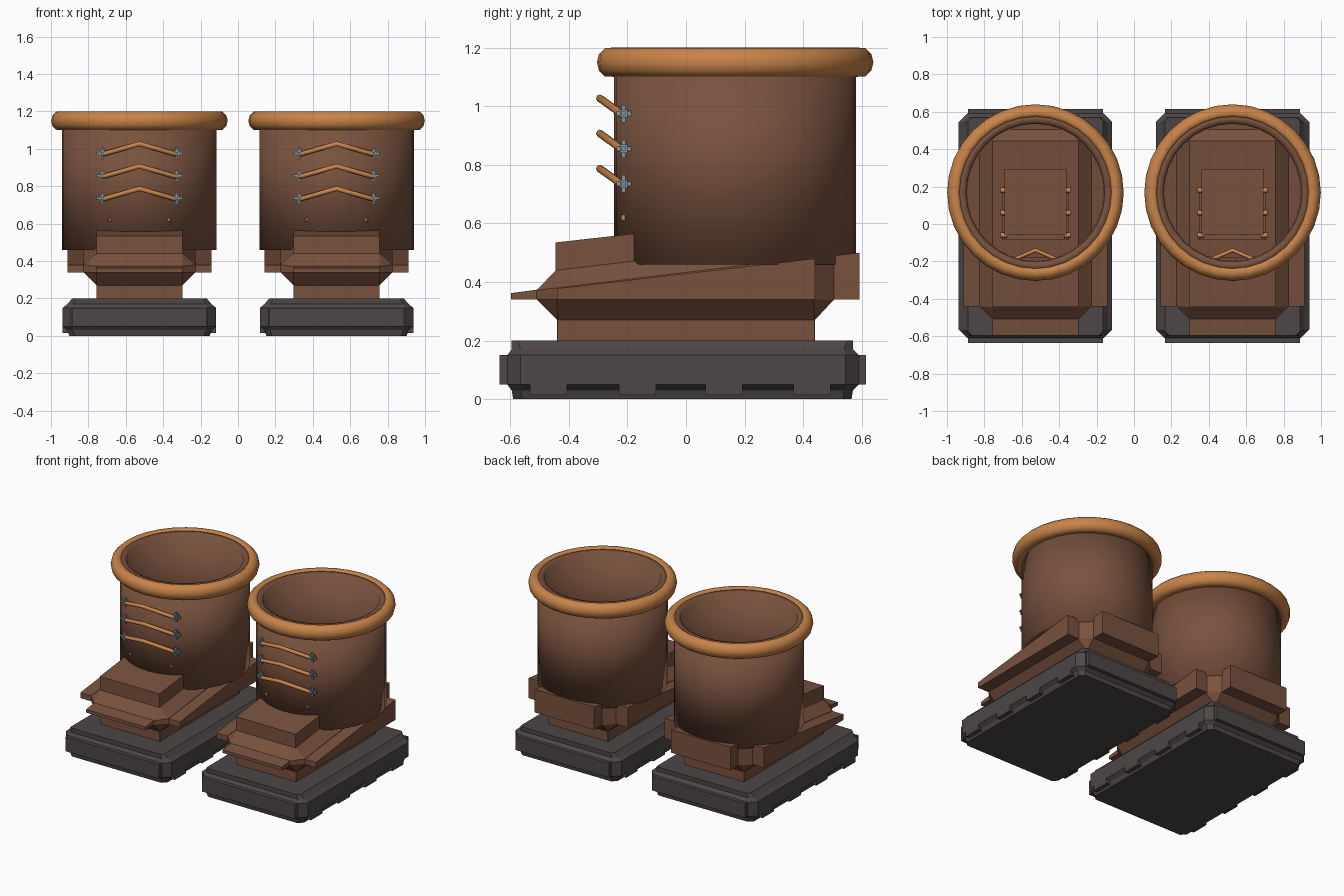
import bpy, bmesh, math
from mathutils import Vector

if "Cube" in bpy.data.objects:
    bpy.data.objects.remove(bpy.data.objects["Cube"])


def material(name, rgb):
    m = bpy.data.materials.new(name)
    m.diffuse_color = (*rgb, 1)
    m.use_nodes = True
    m.node_tree.nodes["Principled BSDF"].inputs["Base Color"].default_value = m.diffuse_color
    return m


LEATHER = material("brown leather", (0.19, 0.085, 0.048))
RUBBER = material("dark rubber", (0.075, 0.062, 0.062))
TAN = material("tan trim", (0.58, 0.23, 0.066))
STEEL = material("grey steel", (0.22, 0.31, 0.34))


def finish(bm, name, mat):
    bmesh.ops.recalc_face_normals(bm, faces=bm.faces)
    me = bpy.data.meshes.new(name)
    bm.to_mesh(me)
    bm.free()
    me.materials.append(mat)
    ob = bpy.data.objects.new(name, me)
    bpy.context.collection.objects.link(ob)
    return ob


def loft(bm, rings, closed=False):
    """Skin equal-length point rings; cap the ends unless closed."""
    vs = [[bm.verts.new(p) for p in r] for r in rings]
    n = len(vs[0])
    pairs = list(zip(vs, vs[1:])) + ([(vs[-1], vs[0])] if closed else [])
    for a, b in pairs:
        for i in range(n):
            j = (i + 1) % n
            bm.faces.new((a[i], a[j], b[j], b[i]))
    if not closed:
        bm.faces.new(vs[0])
        bm.faces.new(vs[-1])


def octagon(cx, z, hx, y0, y1, c, slope=0):
    """Rectangle with chamfered corners, optionally rising toward the back."""
    pts = [(-hx + c, y0), (hx - c, y0), (hx, y0 + c), (hx, y1 - c),
           (hx - c, y1), (-hx + c, y1), (-hx, y1 - c), (-hx, y0 + c)]
    return [(cx + x, y, z + slope * (y + 0.44)) for x, y in pts]


def block(name, mat, cx, levels):
    bm = bmesh.new()
    loft(bm, [octagon(cx, *lv) for lv in levels])
    return finish(bm, name, mat)


def prism(bm, cx, hx, profile):
    """Side profile (y, z) extruded across the width."""
    loft(bm, [[(cx + s * hx, y, z) for y, z in profile] for s in (-1, 1)])


def box(bm, cx, hx, y0, y1, z0, z1):
    prism(bm, cx, hx, [(y0, z0), (y1, z0), (y1, z1), (y0, z1)])


def panel(name, mat, cx, hx, profile):
    bm = bmesh.new()
    prism(bm, cx, hx, profile)
    return finish(bm, name, mat)


def revolve(name, mat, cx, cy, profile, n=32):
    bm = bmesh.new()
    angs = [2 * math.pi * i / n for i in range(n)]
    loft(bm, [[(cx + r * math.cos(a), cy + r * math.sin(a), z) for a in angs]
              for r, z in profile], closed=True)
    for f in bm.faces:
        f.smooth = True
    return finish(bm, name, mat)


def cord(name, pts, radius):
    """Round lace running through the points."""
    bm = bmesh.new()
    rings = []
    for i, p in enumerate(pts):
        d = (Vector(pts[min(i + 1, len(pts) - 1)]) - Vector(pts[max(i - 1, 0)])).normalized()
        u = d.cross(Vector((0, 0, 1))).normalized()
        v = d.cross(u)
        rings.append([Vector(p) + radius * (math.cos(a) * u + math.sin(a) * v)
                      for a in [k * math.pi / 4 for k in range(8)]])
    loft(bm, rings)
    for f in bm.faces:
        f.smooth = len(f.verts) == 4
    return finish(bm, name, TAN)


def boot(side, cx):
    nm = lambda part: side + "_" + part

    # Sole with end bumpers and cleats
    block(nm("sole"), RUBBER, cx, [
        (0.0, 0.375, -0.59, 0.565, 0.03), (0.03, 0.385, -0.595, 0.57, 0.03),
        (0.05, 0.41, -0.61, 0.59, 0.045), (0.15, 0.41, -0.61, 0.59, 0.045),
        (0.17, 0.385, -0.595, 0.57, 0.03), (0.2, 0.36, -0.595, 0.57, 0.02)])
    bm = bmesh.new()
    box(bm, cx, 0.36, -0.637, -0.58, 0.05, 0.15)
    box(bm, cx, 0.36, 0.56, 0.615, 0.05, 0.15)
    finish(bm, nm("sole_bumpers"), RUBBER)
    bm = bmesh.new()
    for y in (-0.47, -0.165, 0.13, 0.43):
        box(bm, cx, 0.41, y - 0.063, y + 0.063, 0.015, 0.06)
    finish(bm, nm("sole_cleats"), RUBBER)

    # Foot: narrow neck flaring into the upper
    block(nm("foot"), LEATHER, cx, [
        (0.19, 0.23, -0.44, 0.44, 0.001), (0.27, 0.23, -0.44, 0.44, 0.001),
        (0.34, 0.30, -0.51, 0.505, 0.07),
        (0.38, 0.30, -0.51, 0.505, 0.07, 0.12),
        (0.44, 0.23, -0.445, 0.445, 0.001, 0.12)])
    panel(nm("side_guards"), LEATHER, cx, 0.385,
          [(-0.44, 0.34), (0.44, 0.34), (0.44, 0.48), (-0.44, 0.378)])
    panel(nm("toe_plate"), LEATHER, cx, 0.23,
          [(-0.597, 0.34), (-0.5, 0.34), (-0.5, 0.375), (-0.597, 0.362)])
    panel(nm("heel_plate"), LEATHER, cx, 0.23,
          [(0.43, 0.34), (0.592, 0.34), (0.592, 0.5), (0.43, 0.482)])
    panel(nm("toe_cap"), LEATHER, cx, 0.23,
          [(-0.445, 0.4), (-0.178, 0.4), (-0.178, 0.565), (-0.445, 0.535)])

    # Hollow shaft and rolled cuff
    revolve(nm("shaft"), LEATHER, cx, 0.168,
            [(0.413, 0.46), (0.413, 1.192), (0.37, 1.185), (0.365, 0.46)])
    revolve(nm("cuff"), TAN, cx, 0.168,
            [(0.405, 1.1), (0.445, 1.102), (0.465, 1.122), (0.472, 1.15),
             (0.465, 1.178), (0.445, 1.198), (0.42, 1.2), (0.405, 1.19)])

    # Tongue inside the shaft with its lace ends
    bm = bmesh.new()
    box(bm, cx, 0.165, -0.06, 0.295, 0.46, 0.6)
    box(bm, cx, 0.18, -0.085, 0.18, 0.46, 0.56)
    finish(bm, nm("inner_tongue"), LEATHER)
    for k, y in enumerate((-0.06, 0.06, 0.18)):
        for s in (-1, 1):
            x = cx + s * 0.17
            cord(nm(f"inner_lace_{k}_{s}"), [(x - 0.018, y, 0.58), (x + 0.018, y, 0.58)], 0.014)
    cord(nm("inner_lace_front"), [(cx - 0.167, -0.212, 0.62), (cx, -0.14, 0.62),
                                  (cx + 0.167, -0.212, 0.62)], 0.011)

    # Three chevron laces with cross-shaped studs at the ends
    studs = bmesh.new()
    for k in range(3):
        z = 0.735 + 0.12 * k
        cord(nm(f"lace_{k}"), [(cx - 0.2, -0.215, z - 0.005), (cx, -0.294, z + 0.052),
                               (cx + 0.2, -0.215, z - 0.005)], 0.013)
        for s in (-1, 1):
            x, y = cx + s * 0.198, -0.213
            box(studs, x, 0.008, y - 0.007, y + 0.007, z - 0.03, z + 0.03)
            box(studs, x, 0.032, y - 0.007, y + 0.007, z - 0.007, z + 0.007)
            box(studs, x, 0.008, y - 0.025, y + 0.025, z - 0.008, z + 0.008)
            box(studs, x, 0.014, y - 0.013, y + 0.013, z - 0.014, z + 0.014)
    finish(studs, nm("lace_studs"), STEEL)


boot("left", -0.527)
boot("right", 0.527)
